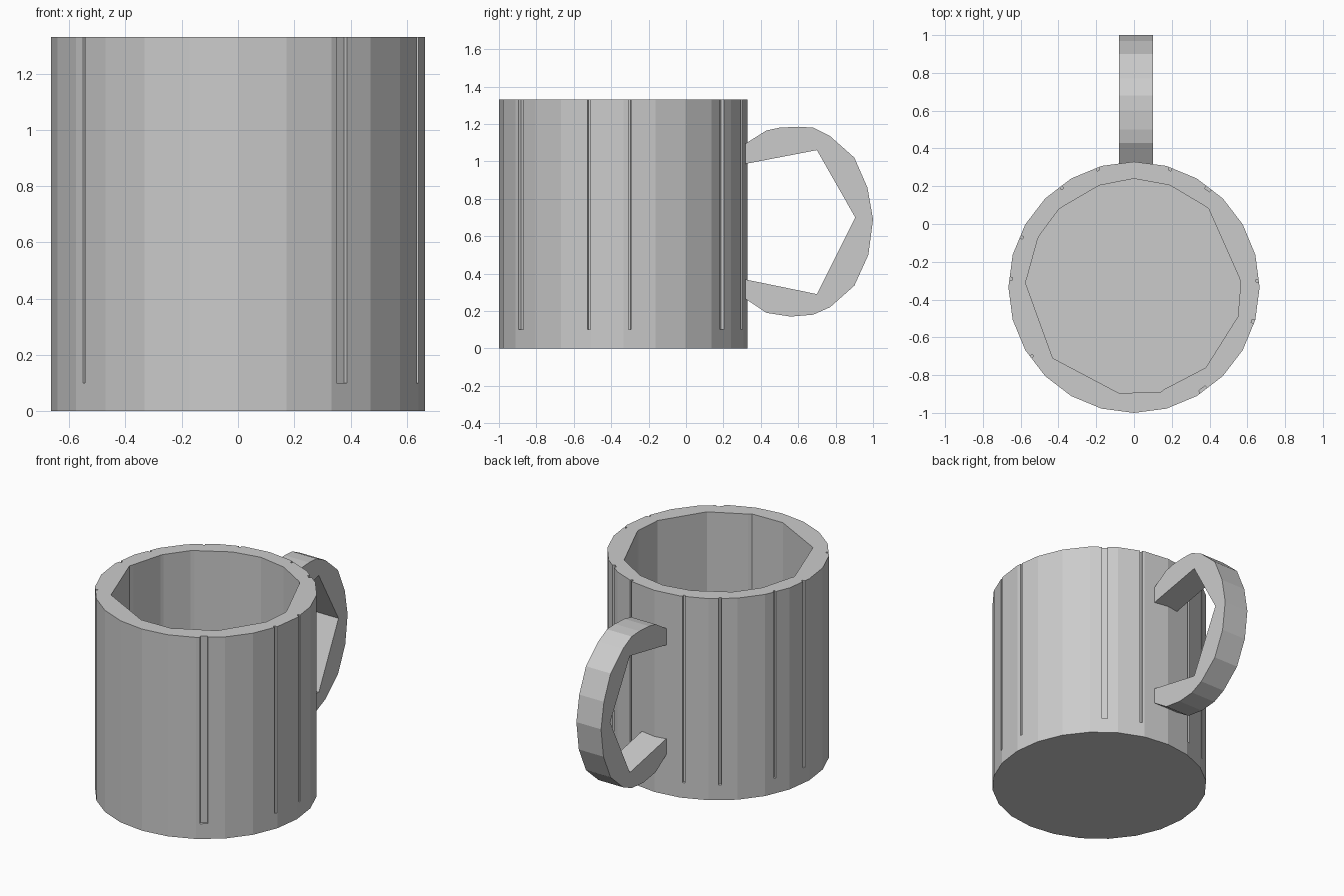
import bpy, bmesh, math
from mathutils import Vector

if "Cube" in bpy.data.objects:
    bpy.data.objects.remove(bpy.data.objects["Cube"], do_unlink=True)

CENTRE_Y, RADIUS, HEIGHT, FLOOR, SIDES = -0.335, 0.665, 1.33, 0.10, 24

clay = bpy.data.materials.new("plain grey")
clay.use_nodes = True
GREY = (0.6, 0.6, 0.6, 1)
clay.diffuse_color = GREY
clay.node_tree.nodes["Principled BSDF"].inputs["Base Color"].default_value = GREY


def prism(name, loops, depth):
    """Fill closed outlines (later ones are holes) and extrude them."""
    bm = bmesh.new()
    edges = []
    for loop in loops:
        verts = [bm.verts.new(p) for p in loop]
        edges += [bm.edges.new((v, verts[i - 1])) for i, v in enumerate(verts)]
    bmesh.ops.triangle_fill(bm, edges=edges, use_beauty=True)
    grown = bmesh.ops.extrude_face_region(bm, geom=bm.faces[:])
    moved = [g for g in grown["geom"] if isinstance(g, bmesh.types.BMVert)]
    bmesh.ops.translate(bm, verts=moved, vec=Vector(depth))
    bmesh.ops.recalc_face_normals(bm, faces=bm.faces[:])
    mesh = bpy.data.meshes.new(name)
    bm.to_mesh(mesh)
    bm.free()
    mesh.materials.append(clay)
    obj = bpy.data.objects.new(name, mesh)
    bpy.context.collection.objects.link(obj)
    return obj


def rim_point(degrees, z, inset=0.0):
    """Point on the faceted outer outline, optionally pushed inwards."""
    step = 360 / SIDES
    off = math.radians(degrees % step - step / 2)
    r = RADIUS * math.cos(math.radians(step / 2)) / math.cos(off) - inset
    a = math.radians(degrees)
    return (r * math.cos(a), CENTRE_Y + r * math.sin(a), z)


# Base disc, whose upper side is the floor of the mug
corners = [i * 360 / SIDES for i in range(SIDES)]
prism("mug_base", [[rim_point(a, 0) for a in corners]], (0, 0, FLOOR))

# Outer wall outline with thin vertical grooves: angle -> half width in degrees
grooves = {3: 0.6, 53: 1.5, 73: 0.7, 107: 0.7, 126: 0.7, 156: 0.7,
           176: 0.7, 214: 0.6, 304: 2.0, 344: 0.8}
stops = [(a, 0) for a in corners
         if all(abs(a - g) > w for g, w in grooves.items())]
for g, w in grooves.items():
    stops += [(g - w, 0), (g - w + 0.1, 0.016), (g + w - 0.1, 0.016), (g + w, 0)]
outer = [rim_point(a, FLOOR, inset) for a, inset in sorted(stops)]

# Irregular inner outline of the cup
inner = [(0, 0.24), (-0.18, 0.205), (-0.20, 0.195), (-0.38, 0.09), (-0.40, 0.075),
         (-0.50, -0.06), (-0.51, -0.08), (-0.565, -0.28), (-0.575, -0.31),
         (-0.43, -0.71), (-0.08, -0.895), (0.14, -0.89), (0.16, -0.875),
         (0.38, -0.76), (0.55, -0.49), (0.565, -0.31), (0.555, -0.28),
         (0.395, 0.08), (0.375, 0.095), (0.19, 0.205)]
prism("mug_wall", [outer, [(x, y, FLOOR) for x, y in inner]],
      (0, 0, HEIGHT - FLOOR))

# Handle: rounded outside, angular inside
side = [(0.31, 1.09), (0.43, 1.165), (0.50, 1.18), (0.60, 1.185), (0.68, 1.18),
        (0.77, 1.135), (0.90, 1.02), (0.97, 0.86), (1.0, 0.69), (0.975, 0.50),
        (0.90, 0.335), (0.77, 0.22), (0.68, 0.18), (0.56, 0.17), (0.43, 0.19),
        (0.31, 0.27), (0.31, 0.37), (0.70, 0.29), (0.905, 0.70), (0.70, 1.06),
        (0.31, 0.985)]
prism("mug_handle", [[(-0.08, y, z) for y, z in side]], (0.18, 0, 0))
